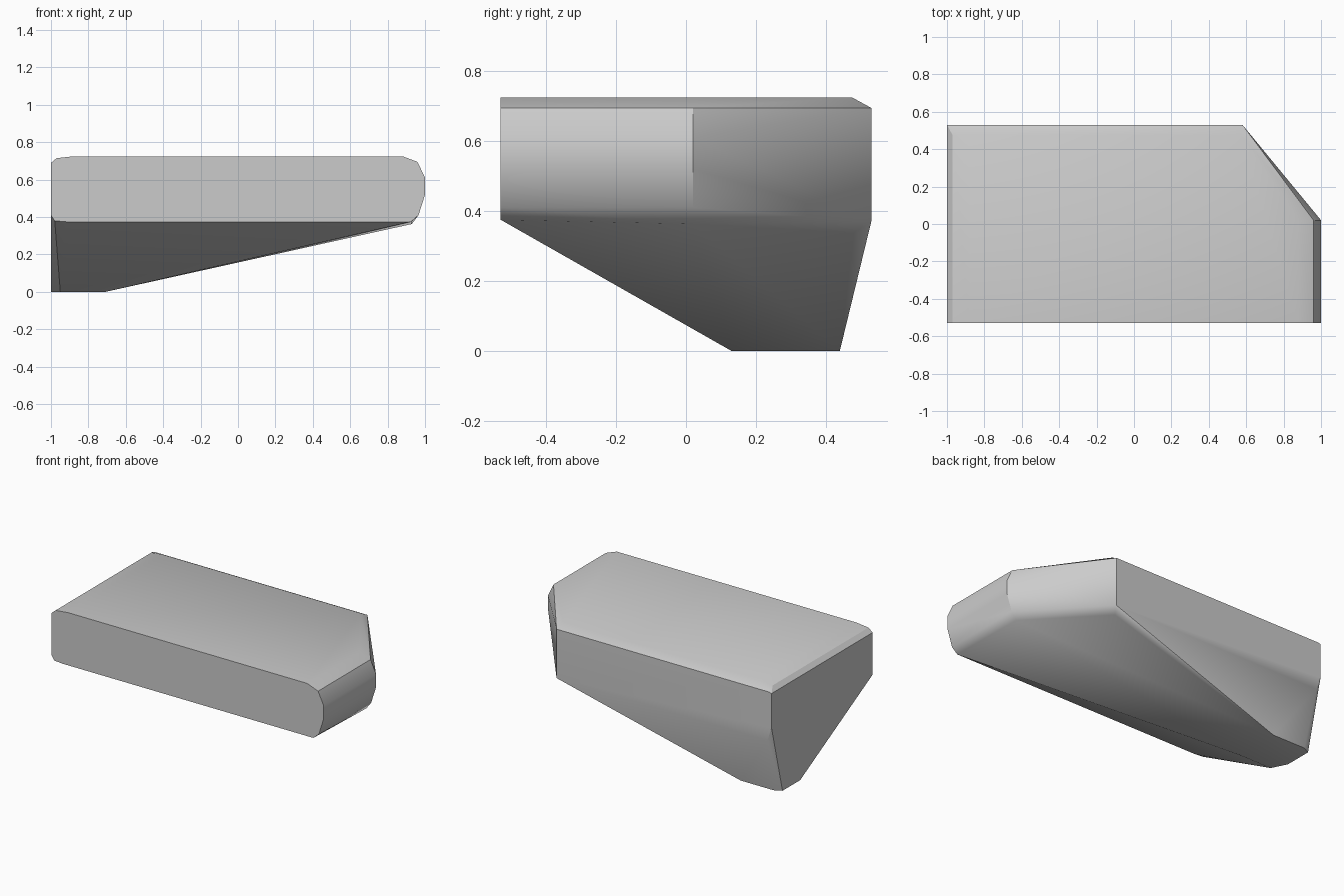
import bpy, bmesh, math

cube = bpy.data.objects.get("Cube")
if cube:
    bpy.data.objects.remove(cube, do_unlink=True)

# Plain grey surface
grey = bpy.data.materials.new("light_grey")
grey.use_nodes = True
colour = (0.6, 0.6, 0.6, 1)
grey.diffuse_color = colour
grey.node_tree.nodes["Principled BSDF"].inputs["Base Color"].default_value = colour

FRONT, BACK, TOP = -0.53, 0.53, 0.725

# Rounded nose profile (x, z), swept from the front to the corner cut
nose = [(0.88, TOP), (0.96, 0.695), (1, 0.61), (1, 0.52), (0.965, 0.41)]
points = [(x, y, z) for y in (FRONT, 0.02) for x, z in nose]
points += [(0.925, FRONT, 0.375), (0.93, 0.02, 0.363)]

# Flat end with a small softened top edge
end_top = [(-1, 0.69), (-0.97, 0.715), (-0.88, TOP)]
points += [(x, y, z) for y in (FRONT, 0.475) for x, z in end_top]
points += [(-1, FRONT, 0.41), (-0.98, FRONT, 0.38), (-0.92, FRONT, 0.375)]

# Back wall, bevelled along the top, and the diagonal corner cut
points += [(-1, BACK, 0.69), (-0.98, BACK, 0.695), (0.58, BACK, 0.695),
           (0.57, 0.475, TOP), (0.58, BACK, 0.37), (0.55, 0.48, 0.338),
           (-1, BACK, 0.46), (-0.97, BACK, 0.37)]

# Small flat foot under the back corner
points += [(x, y, 0) for x in (-0.95, -0.71) for y in (0.13, 0.44)]
points += [(-1, y, 0) for y in (0.23, 0.415)]

# Wrap the sections into one solid
bm = bmesh.new()
for p in points:
    bm.verts.new(p)
hull = bmesh.ops.convex_hull(bm, input=bm.verts)
loose = {v for v in hull["geom_interior"] + hull["geom_unused"]
         if isinstance(v, bmesh.types.BMVert)}
bmesh.ops.delete(bm, geom=list(loose), context="VERTS")
bmesh.ops.dissolve_limit(bm, angle_limit=math.radians(0.5),
                         verts=bm.verts, edges=bm.edges)
bmesh.ops.recalc_face_normals(bm, faces=bm.faces)
mesh = bpy.data.meshes.new("wedge_block")
bm.to_mesh(mesh)
bm.free()
mesh.materials.append(grey)

block = bpy.data.objects.new("wedge_block", mesh)
bpy.context.collection.objects.link(block)
bpy.context.view_layer.objects.active = block
block.select_set(True)
bpy.ops.object.shade_smooth_by_angle(angle=math.radians(30))
